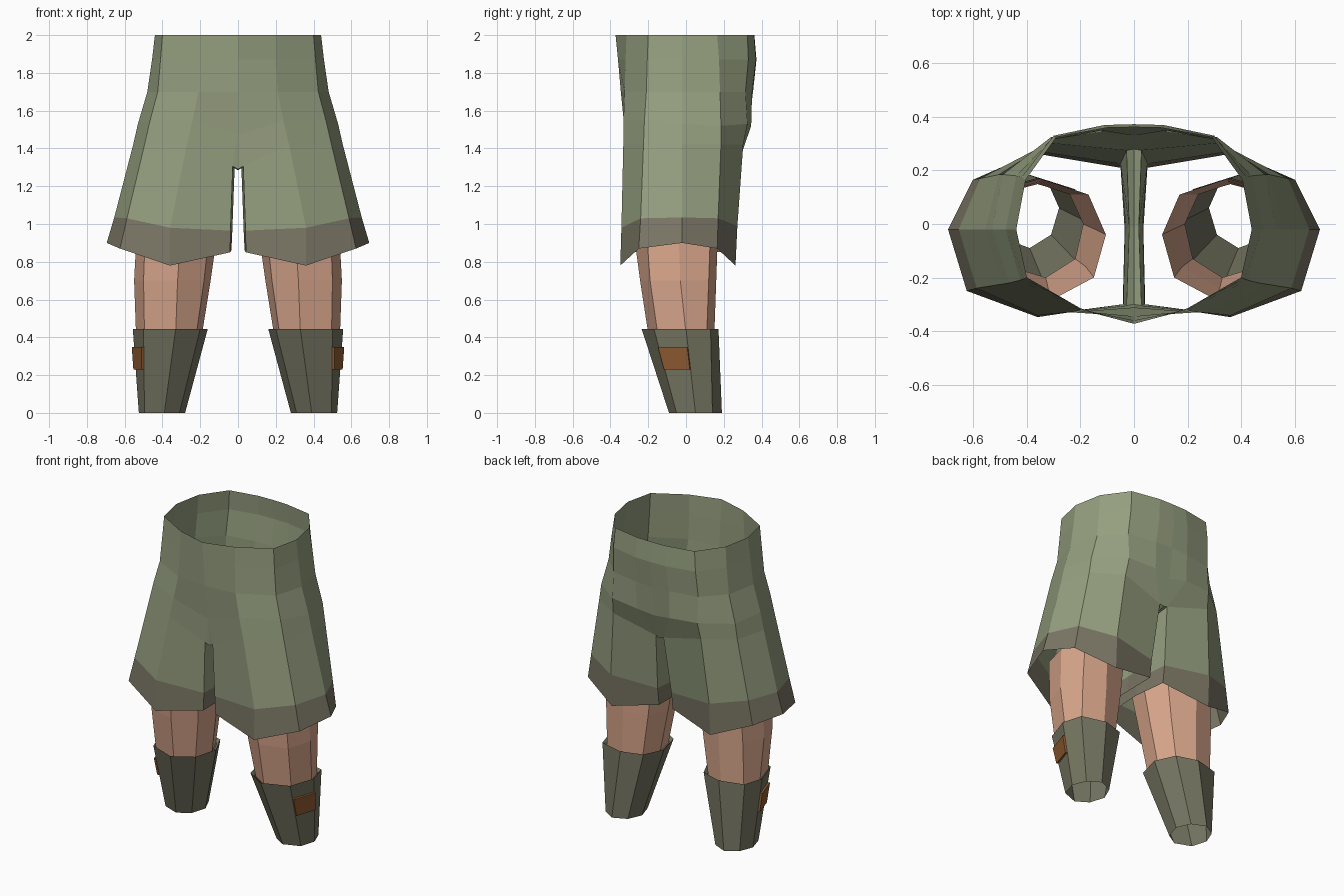
import bpy, bmesh
from mathutils import Vector

if "Cube" in bpy.data.objects:
    bpy.data.objects.remove(bpy.data.objects["Cube"])


def material(name, rgb):
    m = bpy.data.materials.new(name)
    m.diffuse_color = (*rgb, 1)
    m.use_nodes = True
    m.node_tree.nodes["Principled BSDF"].inputs["Base Color"].default_value = m.diffuse_color
    return m


GREEN = material("shorts_green", (0.30, 0.345, 0.212))
HEM = material("hem_taupe", (0.20, 0.185, 0.132))
SKIN = material("skin", (0.70, 0.385, 0.262))
SOCK = material("sock_grey", (0.178, 0.178, 0.122))
PATCH = material("patch_brown", (0.28, 0.108, 0.032))


def finish(name, bm, mats):
    """Turn one half into a mirrored, flat shaded object."""
    bmesh.ops.recalc_face_normals(bm, faces=bm.faces[:])
    outer = max(bm.faces, key=lambda f: f.calc_center_median().x)
    if outer.normal.x < 0:
        bmesh.ops.reverse_faces(bm, faces=bm.faces[:])
    me = bpy.data.meshes.new(name)
    bm.to_mesh(me)
    bm.free()
    ob = bpy.data.objects.new(name, me)
    bpy.context.collection.objects.link(ob)
    for m in mats:
        me.materials.append(m)
    mir = ob.modifiers.new("mirror", 'MIRROR')
    mir.merge_threshold = 0.0005
    return ob


def ring(bm, pts, z=None):
    return [bm.verts.new(p if z is None else (*p, z)) for p in pts]


def bridge(bm, a, b, closed=True):
    n = len(a)
    for i in range(n if closed else n - 1):
        j = (i + 1) % n
        bm.faces.new((a[i], a[j], b[j], b[i]))


# --- Shorts: waist rows run from front centre round the side to back centre
bm = bmesh.new()
rows = [
    ring(bm, [(0, -.373), (.2, -.315), (.40, -.20), (.44, -.02),
              (.405, .165), (.29, .325), (.10, .36), (0, .362)], 2.0),
    ring(bm, [(0, -.36), (.2, -.32), (.41, -.205), (.455, -.02),
              (.42, .175), (.30, .33), (.11, .37), (0, .373)], 1.87),
    ring(bm, [(0, -.345), (.21, -.325), (.425, -.21), (.48, -.02),
              (.44, .18), (.31, .315), (.12, .35), (0, .355)], 1.70),
    ring(bm, [(0, -.312, 1.47), (.24, -.33, 1.55), (.465, -.22, 1.55), (.53, -.02, 1.53),
              (.49, .185, 1.52), (.31, .325, 1.53), (.12, .345, 1.52), (0, .33, 1.50)]),
]
for a, b in zip(rows, rows[1:]):
    bridge(bm, a, b, closed=False)
cf, f, fo, o, bo, b, bmid, cb = rows[-1]

# Leg rings: outer, front outer, front, front inner, inner, back inner, back, back outer
thigh = ring(bm, [(.555, -.02, 1.42), (.495, -.225, 1.42), (.27, -.332, 1.42),
                  (.028, -.305, 1.305), (.018, -.01, 1.295), (.028, .275, 1.34),
                  (.32, .303, 1.42), (.505, .185, 1.42)])
band = ring(bm, [(.655, -.02, 1.035), (.588, -.24, 1.03), (.36, -.342, .98),
                 (.04, -.30, .965), (.03, -.02, .965), (.05, .225, .965),
                 (.36, .272, .99), (.575, .17, 1.03)])
hem = ring(bm, [(.695, -.02, .90), (.625, -.25, .87), (.36, -.348, .78),
                (.042, -.30, .85), (.035, -.02, .86), (.05, .21, .85),
                (.36, .262, .78), (.602, .165, .87)])
bridge(bm, thigh, band)
bridge(bm, band, hem)

# Hips down to the thigh ring, and the crotch strip along the centre line
seam = ring(bm, [(0, -.30, 1.29), (0, -.01, 1.285), (0, .28, 1.33)])
T = thigh
for face in ((f, fo, T[1], T[2]), (fo, o, T[0], T[1]), (o, bo, T[7], T[0]),
             (bo, b, T[6], T[7]), (cf, f, T[2], T[3]), (cf, T[3], seam[0]),
             (b, bmid, T[5], T[6]), (bmid, cb, seam[2], T[5]),
             (seam[0], T[3], T[4], seam[1]), (seam[1], T[4], T[5], seam[2])):
    bm.faces.new(face)
for face in bm.faces:
    face.material_index = int(max(v.co.z for v in face.verts) < 1.1)
finish("shorts", bm, [GREEN, HEM])

# --- Bare legs: tapering open eight-sided tubes
bm = bmesh.new()
legs = [
    ring(bm, [(.535, -.04), (.49, -.21), (.30, -.28), (.15, -.20),
              (.105, -.04), (.17, .11), (.35, .17), (.49, .13)], .98),
    ring(bm, [(.55, -.03), (.50, -.19), (.32, -.243), (.18, -.16),
              (.145, -.02), (.20, .11), (.35, .16), (.50, .12)], .70),
    ring(bm, [(.54, 0), (.495, -.15), (.33, -.20), (.22, -.13),
              (.19, 0), (.24, .11), (.36, .15), (.50, .11)], .42),
]
for a, b in zip(legs, legs[1:]):
    bridge(bm, a, b)
finish("bare_legs", bm, [SKIN])

# --- Socks: open tubes with a small lip turned in to the skin
top = [(.557, 0), (.50, -.17), (.33, -.235), (.20, -.155),
       (.16, 0), (.22, .13), (.36, .172), (.52, .13)]
foot = [(.525, .05), (.495, -.05), (.39, -.09), (.31, -.04),
        (.28, .06), (.32, .15), (.41, .19), (.49, .14)]
bm = bmesh.new()
lip = [(.36 + (x - .36) * .9, -.02 + (y + .02) * .88) for x, y in top]
socks = [ring(bm, lip, .425), ring(bm, top, .445), ring(bm, foot, 0)]
for a, b in zip(socks, socks[1:]):
    bridge(bm, a, b)
finish("socks", bm, [SOCK])

# --- Patches: thin plates on the front outer panel of each sock
bm = bmesh.new()


def on_sock(i, z):
    t = 1 - z / .445
    return Vector((*top[i], z)).lerp(Vector((*foot[i], z)), t)


corners = [on_sock(1, .35), on_sock(0, .35), on_sock(0, .23), on_sock(1, .23)]
out = (corners[1] - corners[0]).cross(corners[3] - corners[0]).normalized()
if out.x < 0:
    out = -out
inner = ring(bm, [c - out * .002 for c in corners])
outer = ring(bm, [c + out * .013 for c in corners])
bridge(bm, inner, outer)
bm.faces.new(inner)
bm.faces.new(outer)
finish("sock_patches", bm, [PATCH])
